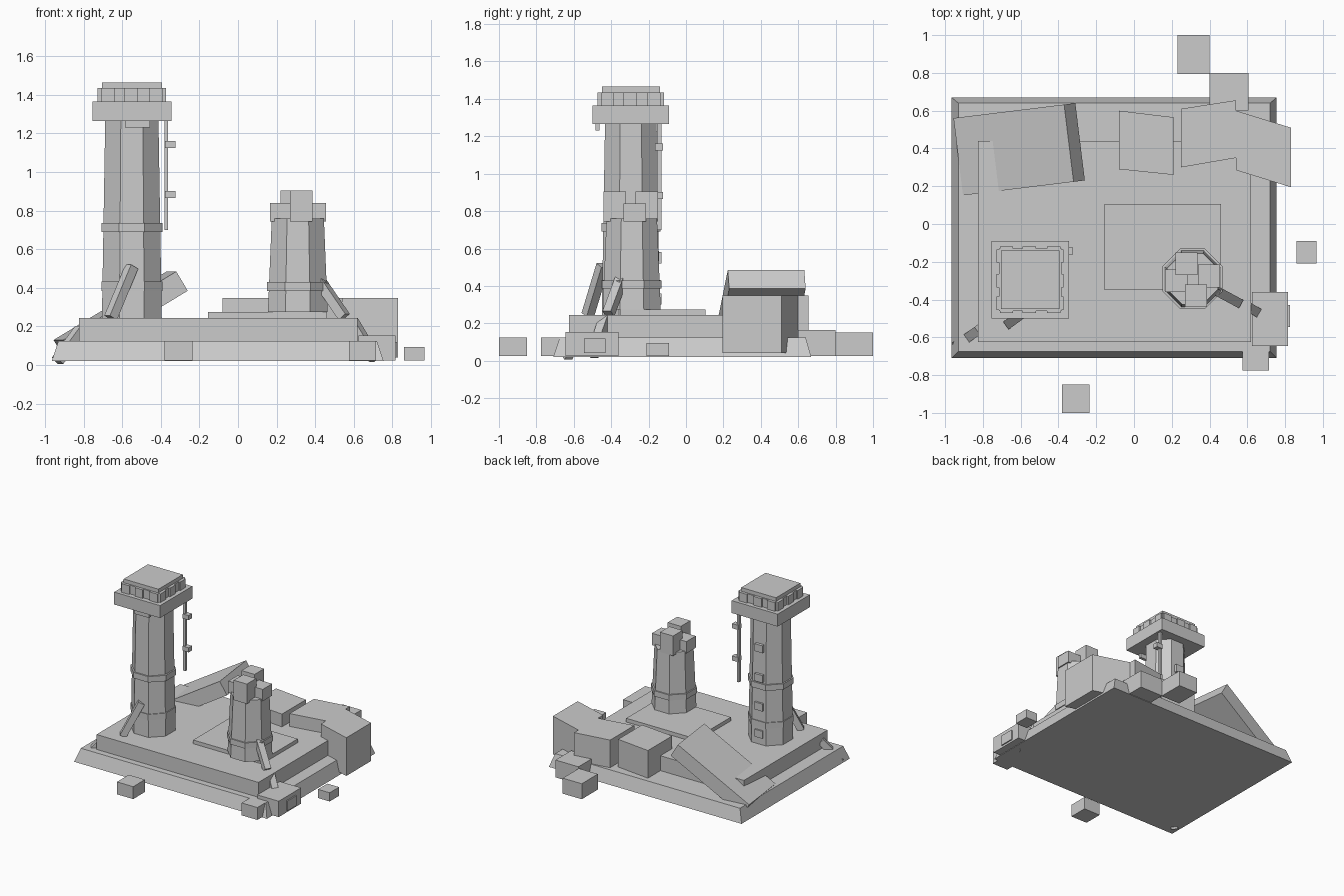
import bpy, bmesh, math
from mathutils import Vector

if "Cube" in bpy.data.objects:
    bpy.data.objects.remove(bpy.data.objects["Cube"])

stone = bpy.data.materials.new("stone_grey")
stone.diffuse_color = (0.6, 0.6, 0.6, 1)
stone.use_nodes = True
stone.node_tree.nodes["Principled BSDF"].inputs["Base Color"].default_value = stone.diffuse_color


def make(name, bm):
    bmesh.ops.recalc_face_normals(bm, faces=bm.faces)
    me = bpy.data.meshes.new(name)
    bm.to_mesh(me)
    bm.free()
    me.materials.append(stone)
    ob = bpy.data.objects.new(name, me)
    bpy.context.collection.objects.link(ob)
    return ob


def loft(name, low, high):
    """Closed solid between two matching rings of points."""
    bm = bmesh.new()
    a = [bm.verts.new(p) for p in low]
    b = [bm.verts.new(p) for p in high]
    n = len(a)
    bm.faces.new(a[::-1])
    bm.faces.new(b)
    for i in range(n):
        j = (i + 1) % n
        bm.faces.new((a[i], a[j], b[j], b[i]))
    return make(name, bm)


def rect(x0, x1, y0, y1, z):
    return [(x0, y0, z), (x1, y0, z), (x1, y1, z), (x0, y1, z)]


def box(name, x0, x1, y0, y1, z0, z1):
    return loft(name, rect(x0, x1, y0, y1, z0), rect(x0, x1, y0, y1, z1))


def octagon(cx, cy, apothem, z):
    r = apothem / math.cos(math.pi / 8)
    return [(cx + r * math.cos(math.radians(22.5 + 45 * i)),
             cy + r * math.sin(math.radians(22.5 + 45 * i)), z) for i in range(8)]


def shaft(name, cx, cy, a0, z0, a1, z1):
    return loft(name, octagon(cx, cy, a0, z0), octagon(cx, cy, a1, z1))


def beam(name, start, end, w):
    s, e = Vector(start), Vector(end)
    d = (e - s).normalized()
    side = d.cross(Vector((0, 0, 1))).normalized() * w / 2
    up = side.cross(d).normalized() * w / 2
    offs = [side + up, up - side, -side - up, side - up]
    return loft(name, [s + o for o in offs], [e + o for o in offs])


# Stepped foundation
loft("sloped_base", rect(-.965, .755, -.71, .67, .02), rect(-.93, .72, -.675, .64, .125))
box("platform", -.825, .62, -.625, .44, .125, .245)
box("floor_plate", -.155, .46, -.35, .105, .245, .275)

# Tall tower with collars and cap
TX, TY = -.55, -.295
shaft("tall_tower_shaft", TX, TY, .155, .245, .138, 1.265)
for z in (.385, .69):
    shaft("tall_tower_collar", TX, TY, .158, z, .158, z + .047)


def tower_slab(name, h, z0, z1):
    box(name, TX - h, TX + h, TY - h, TY + h, z0, z1)


tower_slab("cap_ledge", .205, 1.265, 1.365)
tower_slab("cap_core", .165, 1.365, 1.435)
tower_slab("cap_roof", .155, 1.435, 1.465)
for u in (-.125, -.005, .125):
    for s in (-1, 1):
        box("cap_merlon", TX + u - .035, TX + u + .035,
            TY + s * .162 - .015, TY + s * .162 + .015, 1.365, 1.435)
        box("cap_merlon", TX + s * .162 - .015, TX + s * .162 + .015,
            TY + u - .035, TY + u + .035, 1.365, 1.435)
box("cap_bracket", -.585, -.455, -.485, -.462, 1.23, 1.265)

# Hanging pole with arms, and climbing blocks on the rear face
box("hanging_pole", -.382, -.362, -.155, -.13, .7, 1.265)
for z in (.865, 1.125):
    box("pole_arm", -.378, -.325, -.165, -.122, z, z + .037)
for z in (.3, .52, .75, .99):
    box("climbing_block", -.59, -.52, -.17, -.13, z, z + .06)

# Short ruined tower with uneven merlons
SX, SY = .31, -.29
shaft("short_tower_shaft", SX, SY, .155, .275, .135, .76)
shaft("short_tower_collar", SX, SY, .159, .385, .159, .43)
for x0, y0, top in ((.22, -.27, .905), (.27, -.44, .905), (.338, -.335, .84), (.165, -.36, .84)):
    box("short_tower_merlon", x0, x0 + .117, y0, y0 + .12, .745, top)

# Broken wall segments along the back
for pts in (((-.08, .29), (.21, .26), (.21, .565), (-.08, .6)),
            ((.25, .30), (.54, .35), (.54, .655), (.25, .61)),
            ((.54, .285), (.83, .195), (.83, .51), (.54, .60))):
    loft("wall_segment", [(x, y, .04) for x, y in pts], [(x, y, .348) for x, y in pts])

# Fallen slab leaning on the platform
ang = math.radians(7)
ex, ey = (math.cos(ang), math.sin(ang)), (-math.sin(ang), math.cos(ang))
profile = [(0, .485), (.06, .385), (-.53, .03), (-.59, .13)]
loft("fallen_slab", *[[(-.345 + u * ex[0] + v * ey[0], .428 + u * ex[1] + v * ey[1], z)
                       for u, z in profile] for v in (-.206, .206)])

# Leaning braces
beam("tall_tower_brace", (-.66, -.525, .245), (-.55, -.445, .51), .05)
beam("short_tower_brace", (.55, -.415, .25), (.42, -.345, .44), .05)
beam("corner_brace_left", (-.935, -.64, .022), (-.815, -.555, .185), .05)
beam("corner_brace_right", (.71, -.5, .03), (.59, -.43, .23), .05)

# Scattered rubble
for b in ((.23, .40, .795, 1.0, .025, .15), (.40, .605, .6, .80, .025, .165),
          (.86, .965, -.21, -.09, .025, .095), (-.38, -.235, -1.0, -.85, .025, .125),
          (.575, .715, -.775, -.645, .025, .125), (.625, .815, -.645, -.36, .025, .153),
          (.78, .825, -.545, -.43, .04, .12)):
    box("rubble_block", *b)
